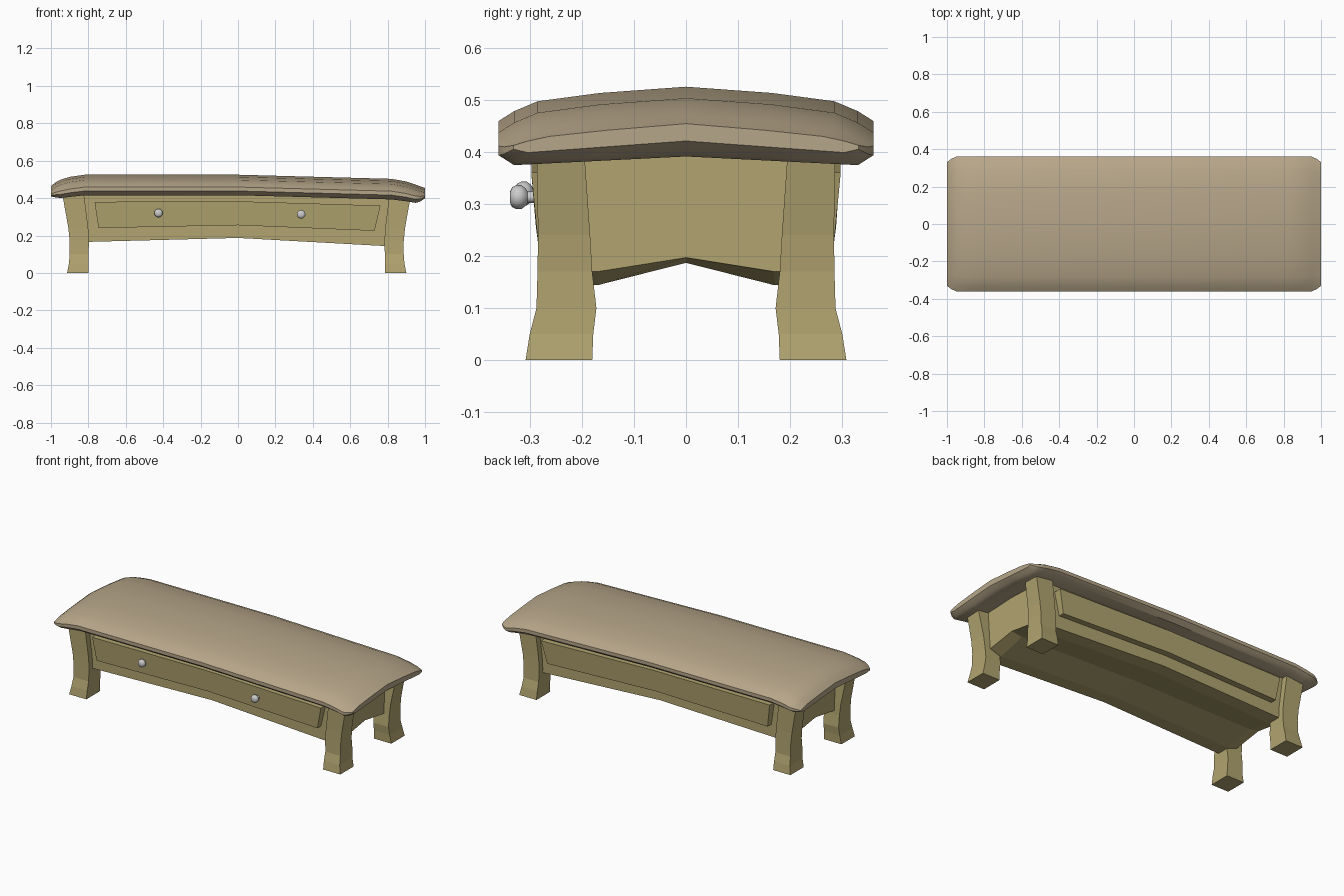
import bpy, math
from mathutils import Vector

if "Cube" in bpy.data.objects:
    bpy.data.objects.remove(bpy.data.objects["Cube"])


def material(name, col):
    m = bpy.data.materials.new(name)
    m.diffuse_color = (*col, 1)
    m.use_nodes = True
    m.node_tree.nodes["Principled BSDF"].inputs["Base Color"].default_value = m.diffuse_color
    return m


FABRIC = material("seat_tan", (0.47, 0.38, 0.25))
WOOD = material("wood", (0.44, 0.37, 0.16))


def make(name, verts, faces, mat=None, smooth=None):
    me = bpy.data.meshes.new(name)
    me.from_pydata(verts, [], faces)
    ob = bpy.data.objects.new(name, me)
    bpy.context.collection.objects.link(ob)
    if mat:
        me.materials.append(mat)
    bpy.ops.object.select_all(action='DESELECT')
    ob.select_set(True)
    bpy.context.view_layer.objects.active = ob
    bpy.ops.object.mode_set(mode='EDIT')
    bpy.ops.mesh.select_all(action='SELECT')
    bpy.ops.mesh.normals_make_consistent(inside=False)
    bpy.ops.object.mode_set(mode='OBJECT')
    if smooth:
        bpy.ops.object.shade_smooth_by_angle(angle=math.radians(smooth))
    return ob


def loft(name, rings, mat=None, smooth=None):
    n = len(rings[0])
    verts = [p for r in rings for p in r]
    faces = [(i * n + j, i * n + (j + 1) % n, (i + 1) * n + (j + 1) % n, (i + 1) * n + j)
             for i in range(len(rings) - 1) for j in range(n)]
    faces += [tuple(range(n)), tuple(range(len(verts) - n, len(verts)))]
    return make(name, verts, faces, mat, smooth)


# Cushioned seat: half cross-section mirrored, lofted along x with drooping ends
half = [(0, .525), (.165, .513), (.285, .497), (.33, .478), (.36, .459),
        (.36, .438), (.33, .415), (.165, .4225), (0, .43)]
section = half + [(-y, z) for y, z in half[-2:0:-1]]
# x, width scale, thickness, drop
stations = [(-1, .92, .35, -.03), (-.975, .97, .65, -.024), (-.95, 1, .85, -.02),
            (-.9, 1, .97, -.01), (-.82, 1, 1, 0), (0, 1, 1, 0), (.82, 1, 1, -.022),
            (.9, 1, .95, -.034), (.95, 1, .85, -.046), (.975, .97, .65, -.046),
            (1, .92, .35, -.04)]
rings = []
for x, w, k, dz in stations:
    ring = []
    for y, z in section:
        mid = .4775 - .0285 * abs(y) / .36
        ring.append((x, y * w, mid + (z - mid) * k + dz))
    rings.append(ring)
loft("seat", rings, FABRIC, 40)

# Bench body with an arched underside
xs = [-.865, -.8, 0, .78, .85]
ys = [-.25, -.17, 0, .17, .25]
edge_z = [.192, .166, .187, .144, .17]
ridge_z = [.218, .208, .21, .187, .197]
verts = [(x, y, ridge_z[i] if y == 0 else edge_z[i])
         for i, x in enumerate(xs) for y in ys]
verts += [(x, y, .435) for x in xs for y in ys]
faces = []
for a in range(4):
    for b in range(4):
        q = (a * 5 + b, a * 5 + b + 1, a * 5 + b + 6, a * 5 + b + 5)
        faces += [q, tuple(v + 25 for v in q)]
    for e in (0, 4):
        p = a * 5 + e
        faces.append((p, p + 5, p + 30, p + 25))
        p = e * 5 + a
        faces.append((p, p + 1, p + 26, p + 25))
make("body", verts, faces, WOOD)

# Legs: z, inner x, outer x, inner y, outer y
leg = [(0, .785, .9, .18, .308), (.05, .785, .89, .178, .3),
       (.1, .785, .886, .172, .287), (.17, .783, .886, .18, .285),
       (.24, .787, .893, .184, .284), (.425, .81, .926, .197, .287)]
for sx, xn in ((1, "right"), (-1, "left")):
    for sy, yn in ((-1, "front"), (1, "back")):
        shift = 0 if sx > 0 else -.014
        loft(f"{yn}_{xn}_leg",
             [[(sx * x + shift, sy * y, z) for x, y in
               ((x0, y0), (x1, y0), (x1, y1), (x0, y1))]
              for z, x0, x1, y0, y1 in leg], WOOD)

# Raised drawer panels, front and back
outline = [(-.767, .38, .297), (0, .383, .297), (.762, .36, .297),
           (.73, .225, .284), (0, .255, .288), (-.746, .24, .286)]
for s, n in ((-1, "front_drawer"), (1, "back_panel")):
    loft(n, [[(x, s * .24, z) for x, z, _ in outline],
             [(x, s * y, z) for x, z, y in outline]], WOOD)

# Lathed drawer knobs
knob = [(.011, -.28), (.011, -.304), (.017, -.308), (.023, -.316),
        (.023, -.326), (.019, -.334), (.01, -.338)]
for n, x, z, dy in (("left_knob", -.425, .32, .01), ("right_knob", .338, .313, 0)):
    loft(n, [[(x + r * math.cos(t * math.pi / 6), y + dy, z + r * math.sin(t * math.pi / 6))
              for t in range(12)] for r, y in knob], None, 50)
